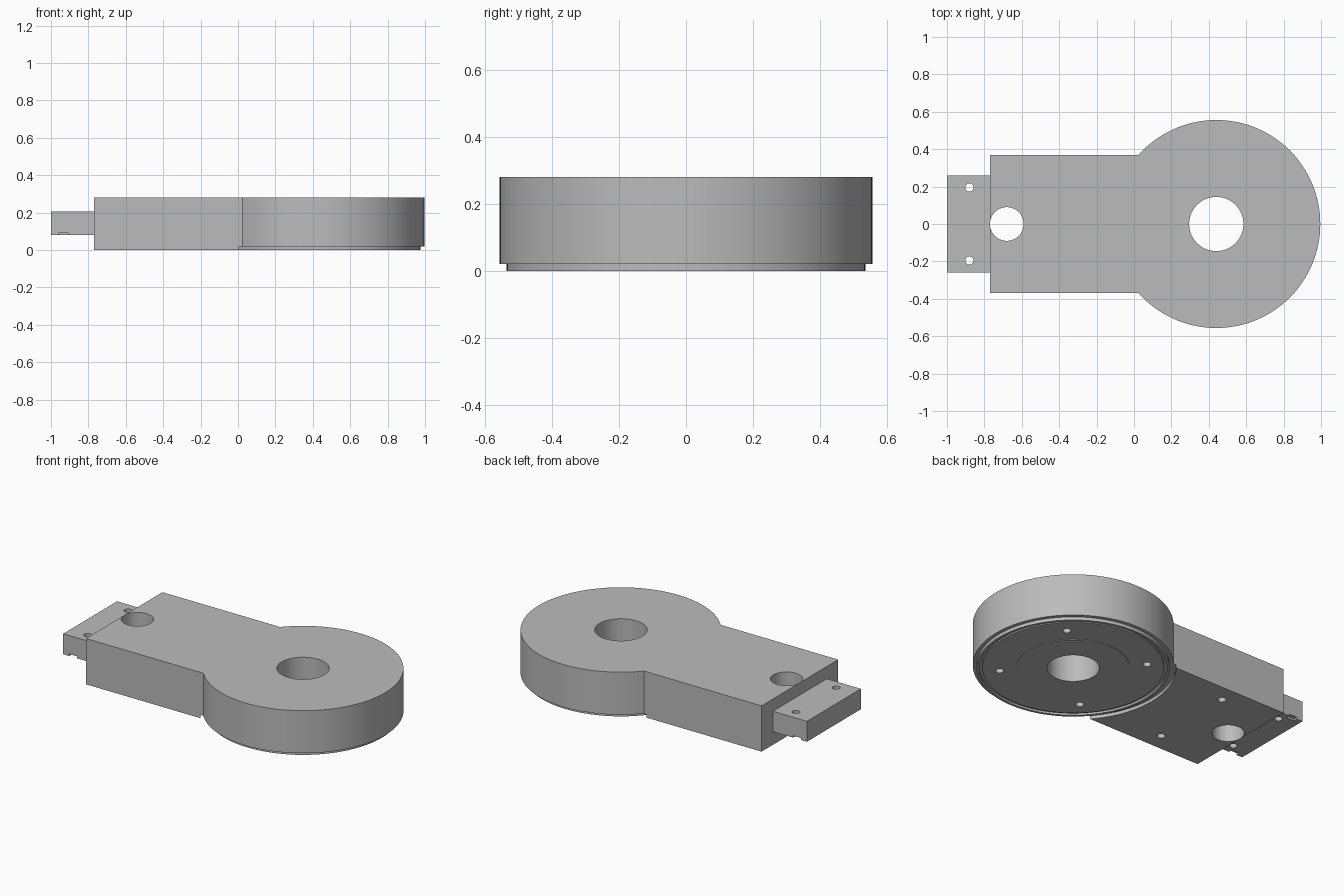
import bpy, bmesh, math

cube = bpy.data.objects.get("Cube")
if cube:
    bpy.data.objects.remove(cube, do_unlink=True)

grey = bpy.data.materials.new("plain grey")
grey.use_nodes = True
tone = (0.5, 0.5, 0.5, 1)
grey.diffuse_color = tone
grey.node_tree.nodes["Principled BSDF"].inputs["Base Color"].default_value = tone

HUB_X, TOP, GAP = 0.44, 0.28, 0.02


def finish(name, bm):
    bmesh.ops.recalc_face_normals(bm, faces=bm.faces)
    mesh = bpy.data.meshes.new(name)
    bm.to_mesh(mesh)
    bm.free()
    mesh.materials.append(grey)
    obj = bpy.data.objects.new(name, mesh)
    bpy.context.collection.objects.link(obj)
    return obj


def add_box(bm, x, y, z):
    verts = bmesh.ops.create_cube(bm, size=1)["verts"]
    for v in verts:
        for i, (low, high) in enumerate((x, y, z)):
            v.co[i] = (low + high) / 2 + v.co[i] * (high - low)


def add_cylinder(bm, x, y, radius, low, high, sides=32):
    verts = bmesh.ops.create_cone(bm, cap_ends=True, segments=sides, radius1=radius,
                                  radius2=radius, depth=high - low)["verts"]
    bmesh.ops.translate(bm, verts=verts, vec=(x, y, (low + high) / 2))


def revolve(name, profile, sides=128):
    bm = bmesh.new()
    verts = [bm.verts.new((HUB_X + r, 0, z)) for r, z in profile]
    edges = [bm.edges.new((verts[i - 1], verts[i])) for i in range(len(verts))]
    bmesh.ops.spin(bm, geom=verts + edges, cent=(HUB_X, 0, 0), axis=(0, 0, 1),
                   angle=math.tau, steps=sides, use_merge=True)
    bmesh.ops.remove_doubles(bm, verts=bm.verts, dist=0.0001)
    return finish(name, bm)


def boolean(target, tool, operation):
    mod = target.modifiers.new(operation.title(), "BOOLEAN")
    mod.operation, mod.solver, mod.object = operation, "EXACT", tool
    bpy.context.view_layer.objects.active = target
    bpy.ops.object.modifier_apply(modifier=mod.name)
    bpy.data.objects.remove(tool, do_unlink=True)


# Arm block, with clearance under it for the turning plate
bm = bmesh.new()
add_box(bm, (-0.77, 0.2), (-0.37, 0.37), (0, TOP))
arm = finish("arm_housing", bm)
bm = bmesh.new()
add_cylinder(bm, HUB_X, 0, 0.57, -0.1, GAP, 128)
boolean(arm, finish("clearance_cutter", bm), "DIFFERENCE")

# Round hub with bore, stepped underside and seal groove
hub = revolve("hub", [(0.145, TOP), (0.556, TOP), (0.556, GAP), (0.535, GAP),
                      (0.535, 0), (0.52, 0), (0.52, 0.012), (0.503, 0.012),
                      (0.503, 0.004), (0.315, 0.004), (0.315, 0), (0.145, 0)])
boolean(arm, hub, "UNION")

# Cable hole and blind screw holes in the underside
bm = bmesh.new()
add_cylinder(bm, -0.68, 0, 0.09, -0.1, 0.4, 64)
for side in (-1, 1):
    add_cylinder(bm, -0.415, side * 0.262, 0.023, -0.05, 0.1)
for k in range(4):
    a = math.pi / 4 + k * math.pi / 2
    add_cylinder(bm, HUB_X + 0.41 * math.cos(a), 0.41 * math.sin(a), 0.023, -0.05, 0.1)
boolean(arm, finish("hole_cutter", bm), "DIFFERENCE")

# Mounting tab with screw holes and small notches under its ends
bm = bmesh.new()
add_box(bm, (-1, -0.77), (-0.26, 0.26), (0.08, 0.205))
tab = finish("mounting_tab", bm)
bm = bmesh.new()
for side in (-1, 1):
    add_cylinder(bm, -0.88, side * 0.195, 0.022, 0, 0.3)
    y = sorted((side * 0.235, side * 0.3))
    add_box(bm, (-0.96, -0.905), y, (0.05, 0.092))
boolean(tab, finish("tab_cutter", bm), "DIFFERENCE")

for obj in (arm, tab):
    bpy.ops.object.select_all(action="DESELECT")
    obj.select_set(True)
    bpy.context.view_layer.objects.active = obj
    bpy.ops.object.shade_smooth_by_angle(angle=math.radians(30))
